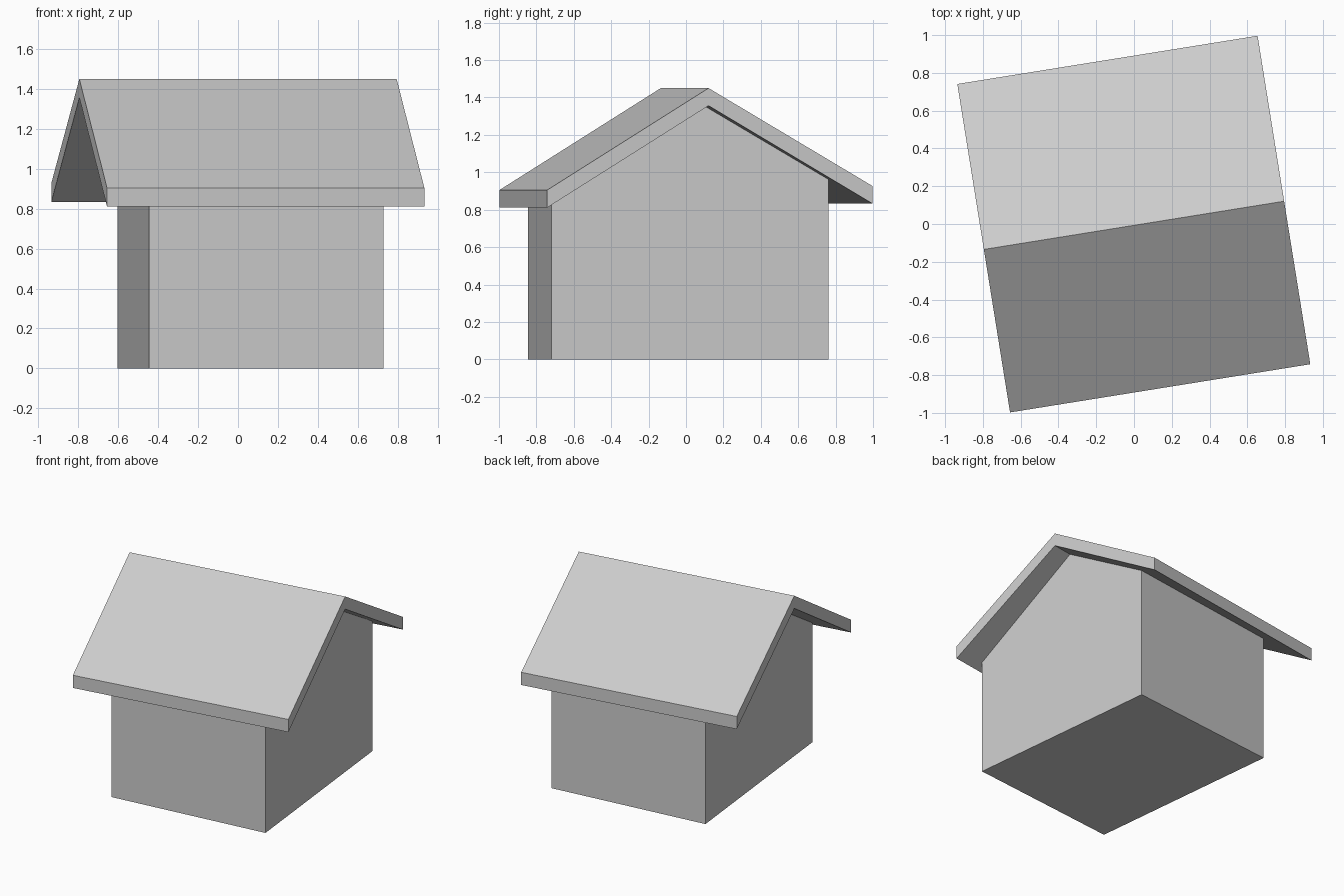
import bpy, bmesh
from math import radians
from mathutils import Matrix, Vector

cube = bpy.data.objects.get("Cube")
if cube:
    bpy.data.objects.remove(cube, do_unlink=True)

grey = bpy.data.materials.new("plain grey")
grey.use_nodes = True
colour = (0.6, 0.6, 0.6, 1)
grey.diffuse_color = colour
grey.node_tree.nodes["Principled BSDF"].inputs["Base Color"].default_value = colour

RIDGE_TOP, THICK = 1.45, 0.094
FRONT, BACK = (-0.874, 0.905), (0.887, 0.927)   # eave distance and top height
ROOF_TURN = Matrix.Translation((0, -0.007, 0)) @ Matrix.Rotation(radians(9.12), 4, "Z")
BODY_TURN = Matrix.Translation((0.0625, -0.0425, 0)) @ Matrix.Rotation(radians(6.1), 4, "Z")


def finish(name, bm):
    bmesh.ops.recalc_face_normals(bm, faces=bm.faces)
    mesh = bpy.data.meshes.new(name)
    bm.to_mesh(mesh)
    bm.free()
    mesh.materials.append(grey)
    obj = bpy.data.objects.new(name, mesh)
    bpy.context.collection.objects.link(obj)


# Roof: two thick slopes swept along the ridge
bm = bmesh.new()
top = [FRONT, (0, RIDGE_TOP), BACK]
for a, b in zip(top, top[1:]):
    outline = [a, b, (b[0], b[1] - THICK), (a[0], a[1] - THICK)]
    face = bm.faces.new([bm.verts.new((-0.805, y, z)) for y, z in outline])
    swept = bmesh.ops.extrude_face_region(bm, geom=[face])["geom"]
    bmesh.ops.translate(bm, vec=(1.61, 0, 0),
                        verts=[v for v in swept if isinstance(v, bmesh.types.BMVert)])
# Join the slopes and drop the hidden faces between them
bmesh.ops.remove_doubles(bm, verts=bm.verts, dist=0.001)
inner = [f for f in bm.faces if all(abs(v.co.y) < 0.001 for v in f.verts)]
bmesh.ops.delete(bm, geom=inner, context="FACES_ONLY")
bm.transform(ROOF_TURN)
finish("roof", bm)

# House body: turned block trimmed to the underside of each roof slope
bm = bmesh.new()
bmesh.ops.create_cube(bm, size=1)
bm.transform(BODY_TURN @ Matrix.Diagonal((1.182, 1.489, 1.6, 1)) @ Matrix.Translation((0, 0, 0.5)))
peak = Vector((0, 0, RIDGE_TOP - THICK + 0.002))
for eave in (FRONT, BACK):
    slope = Vector((0, eave[0], eave[1] - RIDGE_TOP))
    normal = slope.cross(Vector((1, 0, 0)))
    if normal.z < 0:
        normal.negate()
    cut = bmesh.ops.bisect_plane(bm, geom=bm.verts[:] + bm.edges[:] + bm.faces[:], dist=0.0001,
                                 plane_co=ROOF_TURN @ peak,
                                 plane_no=ROOF_TURN.to_3x3() @ normal, clear_outer=True)
    rim = [e for e in cut["geom_cut"] if isinstance(e, bmesh.types.BMEdge)]
    bmesh.ops.holes_fill(bm, edges=rim)
finish("house_body", bm)
